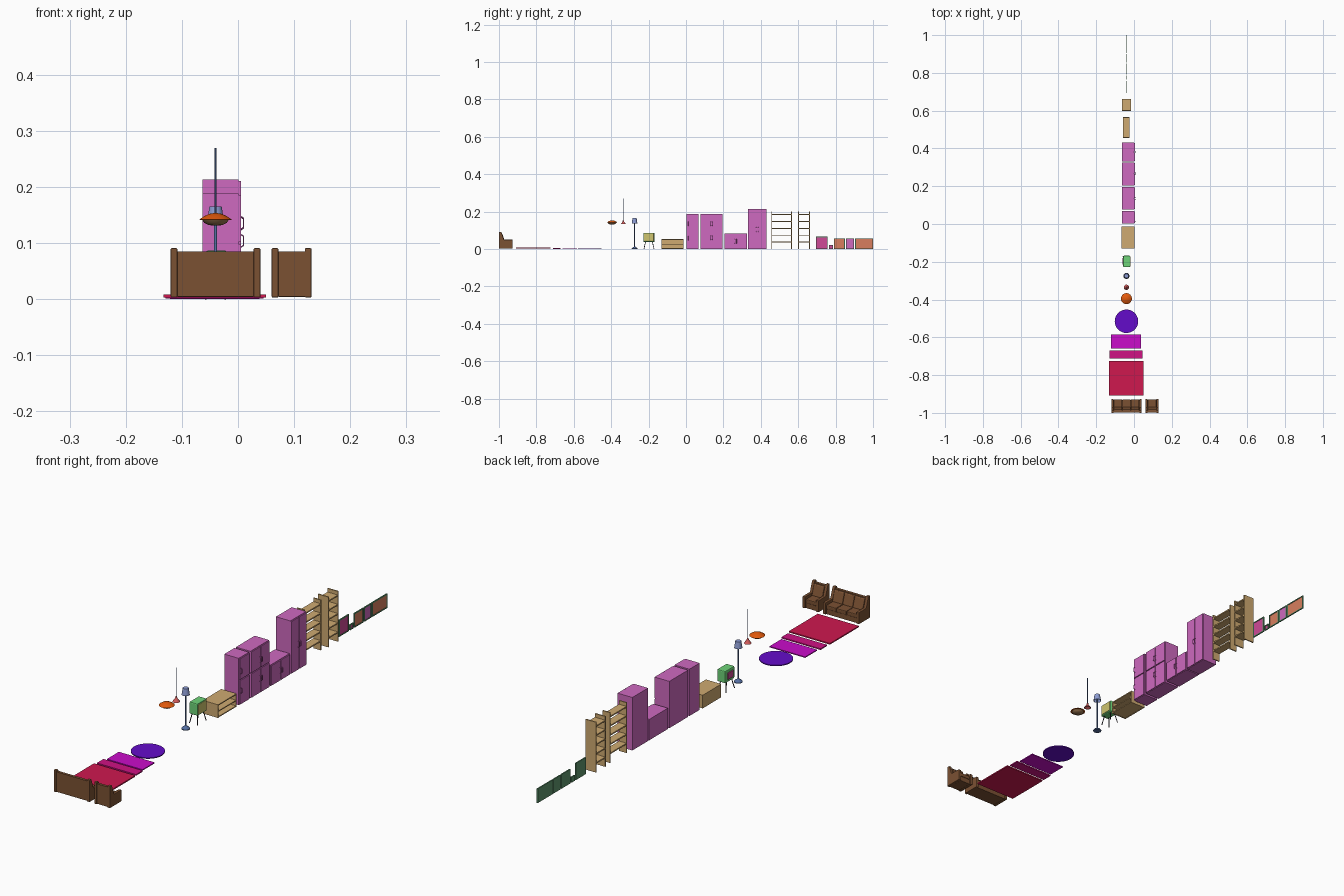
import bpy, bmesh, math
from mathutils import Vector

if "Cube" in bpy.data.objects:
    bpy.data.objects.remove(bpy.data.objects["Cube"])

CX = -0.04  # shared centre line of the row


def mat(name, r, g, b):
    m = bpy.data.materials.new(name)
    m.diffuse_color = [(c / 255) ** 2.2 for c in (r, g, b)] + [1]
    m.use_nodes = True
    m.node_tree.nodes["Principled BSDF"].inputs["Base Color"].default_value = m.diffuse_color
    return m


BROWN = mat("brown", 122, 82, 54)
TAN = mat("tan", 205, 168, 112)
PLUM = mat("plum", 205, 105, 190)
DARK = mat("dark", 50, 45, 55)
BLUE = mat("blue", 85, 110, 160)
SHADE = mat("lamp_blue", 140, 155, 210)
ORANGE = mat("orange", 225, 90, 20)
BEIGE = mat("beige", 150, 115, 80)
CORAL = mat("coral", 215, 95, 95)
GREEN = mat("green", 110, 210, 120)
SCREEN = mat("screen", 205, 195, 110)
FRAME = mat("frame_green", 95, 150, 110)
PINK = mat("pink", 205, 75, 150)
SALMON = mat("salmon", 215, 125, 95)


def finish(name, bm, m, bevel=0, smooth=False):
    bmesh.ops.recalc_face_normals(bm, faces=bm.faces)
    me = bpy.data.meshes.new(name)
    bm.to_mesh(me)
    bm.free()
    me.materials.append(m)
    ob = bpy.data.objects.new(name, me)
    bpy.context.collection.objects.link(ob)
    if bevel:
        b = ob.modifiers.new("bevel", 'BEVEL')
        b.width, b.segments = bevel, 2
    if smooth:
        bpy.ops.object.select_all(action='DESELECT')
        ob.select_set(True)
        bpy.context.view_layer.objects.active = ob
        bpy.ops.object.shade_smooth_by_angle(angle=math.radians(40))
    return ob


def box(name, x, y, z, m, bevel=0):
    """Box from (min, max) ranges."""
    bm = bmesh.new()
    bmesh.ops.create_cube(bm, size=1)
    for v in bm.verts:
        v.co = [r[0] + (c + .5) * (r[1] - r[0]) for c, r in zip(v.co, (x, y, z))]
    return finish(name, bm, m, bevel)


def extrude_x(name, profile, x0, x1, m, bevel=0):
    """Extrude a (y, z) profile along x."""
    bm = bmesh.new()
    f = bm.faces.new([bm.verts.new((x0, y, z)) for y, z in profile])
    new = bmesh.ops.extrude_face_region(bm, geom=[f])['geom']
    bmesh.ops.translate(bm, vec=(x1 - x0, 0, 0), verts=[v for v in new if isinstance(v, bmesh.types.BMVert)])
    return finish(name, bm, m, bevel)


def lathe(name, profile, y, m, n=32):
    """Spin an (r, z) profile about the vertical axis at (CX, y)."""
    bm = bmesh.new()
    vs = [bm.verts.new((CX + r, y, z)) for r, z in profile]
    es = [bm.edges.new(p) for p in zip(vs, vs[1:])]
    bmesh.ops.spin(bm, geom=vs + es, cent=(CX, y, 0), axis=(0, 0, 1), angle=math.tau, steps=n)
    bmesh.ops.remove_doubles(bm, verts=bm.verts, dist=1e-5)
    return finish(name, bm, m, smooth=True)


def tube(name, pts, r, m):
    cu = bpy.data.curves.new(name, 'CURVE')
    cu.dimensions, cu.bevel_depth, cu.bevel_resolution = '3D', r, 1
    cu.use_fill_caps = True
    sp = cu.splines.new('POLY')
    sp.points.add(len(pts) - 1)
    for p, co in zip(sp.points, pts):
        p.co = (*co, 1)
    cu.materials.append(m)
    ob = bpy.data.objects.new(name, cu)
    bpy.context.collection.objects.link(ob)


# Sofa and armchair, backs towards the front
def seating(name, x0, x1, seats):
    a = 0.012
    arm = [(-1, .003), (-1, .091), (-.987, .091), (-.973, .05), (-.927, .05), (-.927, .003)]
    back = [(-.998, .005), (-.998, .085), (-.987, .085), (-.976, .03), (-.976, .005)]
    extrude_x(name + "_left_arm", arm, x0, x0 + a, BROWN, .002)
    extrude_x(name + "_right_arm", arm, x1 - a, x1, BROWN, .002)
    extrude_x(name + "_back", back, x0 + a, x1 - a, BROWN)
    box(name + "_base", (x0 + a, x1 - a), (-.98, -.931), (.004, .024), BROWN)
    w = (x1 - x0 - 2 * a) / seats
    for i in range(seats):
        s = x0 + a + i * w
        box(name + "_seat_cushion", (s + .0005, s + w - .0005), (-.978, -.929), (.024, .04), BROWN, .003)
        extrude_x(name + "_back_cushion", [(-.987, .04), (-.99, .083), (-.981, .08), (-.968, .04)],
                  s + .0005, s + w - .0005, BROWN, .002)


seating("sofa", -.12, .04, 3)
seating("armchair", .06, .131, 1)

# Rugs
box("large_rug", (-.133, .05), (-.908, -.724), (.003, .008), mat("crimson", 205, 30, 80))
box("runner_rug", (-.129, .045), (-.712, -.67), (.001, .006), mat("rose", 205, 25, 130))
box("medium_rug", (-.121, .038), (-.66, -.584), (0, .004), mat("magenta", 200, 20, 200))
lathe("round_rug", [(0, 0), (.062, 0), (.062, .004), (0, .004)], -.515, mat("violet", 100, 20, 200), 48)

# Ceiling lamp: dome over a bowl
lathe("ceiling_lamp_shade", [(0, .154), (.011, .152), (.02, .148), (.029, .142), (.027, .141), (0, .143)], -.395, ORANGE)
lathe("ceiling_lamp_bowl", [(.024, .142), (.02, .136), (.012, .132), (0, .131)], -.395, BEIGE)

# Pendant lamp
lathe("pendant_cord", [(0, .15), (.0015, .15), (.0015, .269), (0, .269)], -.335, BLUE, 10)
lathe("pendant_shade", [(0, .154), (.003, .153), (.004, .147), (.014, .133), (.012, .133), (0, .144)], -.335, CORAL)

# Floor lamp
lathe("floor_lamp_stand", [(0, 0), (.016, 0), (.016, .003), (.011, .008), (.004, .012), (.0025, .015),
                           (.0025, .148), (0, .148)], -.275, BLUE)
lathe("floor_lamp_shade", [(.015, .138), (.011, .165), (0, .165), (0, .163), (.01, .163), (.014, .138), (.015, .138)],
      -.275, SHADE)

# Television facing +x on splayed legs
ty = -.198
box("tv_body", (-.057, -.02), (ty - .03, ty + .03), (.038, .087), GREEN, .004)
box("tv_screen", (-.022, -.018), (ty - .026, ty + .026), (.043, .083), SCREEN, .002)
box("tv_back_panel", (-.062, -.056), (ty - .017, ty + .017), (.05, .076), PINK, .002)
for sx in (-1, 1):
    for sy in (-1, 1):
        tube("tv_leg", [(CX + sx * .011, ty + sy * .018, .04), (CX + sx * .018, ty + sy * .027, .0)], .0018, DARK)


# Low stand and open bookcases
def shelving(name, x, y, top, shelves, t, back=False):
    box(name + "_left_side", x, (y[0], y[0] + t), (0, top), TAN)
    box(name + "_right_side", x, (y[1] - t, y[1]), (0, top), TAN)
    for z in shelves:
        box(name + "_shelf", x, (y[0] + t, y[1] - t), (z - t / 2, z + t / 2), TAN)
    if back:
        box(name + "_back", (x[0], x[0] + t), (y[0] + t, y[1] - t), (0, top), TAN)


shelving("low_stand", (-.065, .003), (-.131, -.013), .053, (.003, .026, .051), .004, True)
levels = [.037 * i for i in range(1, 6)]
shelving("wide_bookcase", (-.058, -.025), (.456, .566), .202, levels, .005)
shelving("narrow_bookcase", (-.063, -.017), (.598, .663), .202, levels, .005)


# Cabinets with doors on +x
def cabinet(name, y0, y1, top, cols, splits, handles, hy):
    box(name + "_body", (-.063, .001), (y0, y1), (0, top), PLUM)
    g, w = .002, (y1 - y0) / cols
    for c in range(cols):
        for z0, z1 in zip(splits, splits[1:]):
            box(name + "_door", (.001, .005), (y0 + c * w + g, y0 + (c + 1) * w - g), (z0 + g, z1 - g), PLUM)
    for y in hy:
        for z in handles:
            tube(name + "_handle", [(.004, y, z - .012), (.010, y, z - .008), (.010, y, z + .008),
                                    (.004, y, z + .012)], .0014, PLUM)


cabinet("narrow_cabinet", .003, .068, .188, 1, (0, .1, .188), (.057, .136), (.011,))
cabinet("wide_cabinet", .077, .196, .188, 2, (0, .1, .188), (.06, .135), (.132, .141))
cabinet("low_cabinet", .205, .326, .084, 2, (0, .084), (.042,), (.261, .27))
cabinet("tall_cabinet", .331, .431, .213, 2, (0, .213), (.104,), (.376, .386))


# Framed pictures facing +x
def picture(name, y0, y1, top, m):
    b, x = .004, (-.041, -.036)
    box(name + "_canvas", (-.04, -.038), (y0 + b, y1 - b), (b, top - b), m)
    box(name + "_frame_left", x, (y0, y0 + b), (0, top), FRAME)
    box(name + "_frame_right", x, (y1 - b, y1), (0, top), FRAME)
    box(name + "_frame_bottom", x, (y0 + b, y1 - b), (0, b), FRAME)
    box(name + "_frame_top", x, (y0 + b, y1 - b), (top - b, top), FRAME)
    box(name + "_backing", (-.041, -.04), (y0 + b, y1 - b), (b, top - b), FRAME)


for i, (y0, y1, top, m) in enumerate([(.694, .757, .067, PINK), (.764, .786, .022, PINK), (.791, .85, .057, SALMON),
                                      (.855, .899, .057, PLUM), (.904, 1, .057, SALMON)]):
    picture(f"picture_{i + 1}", y0, y1, top, m)
